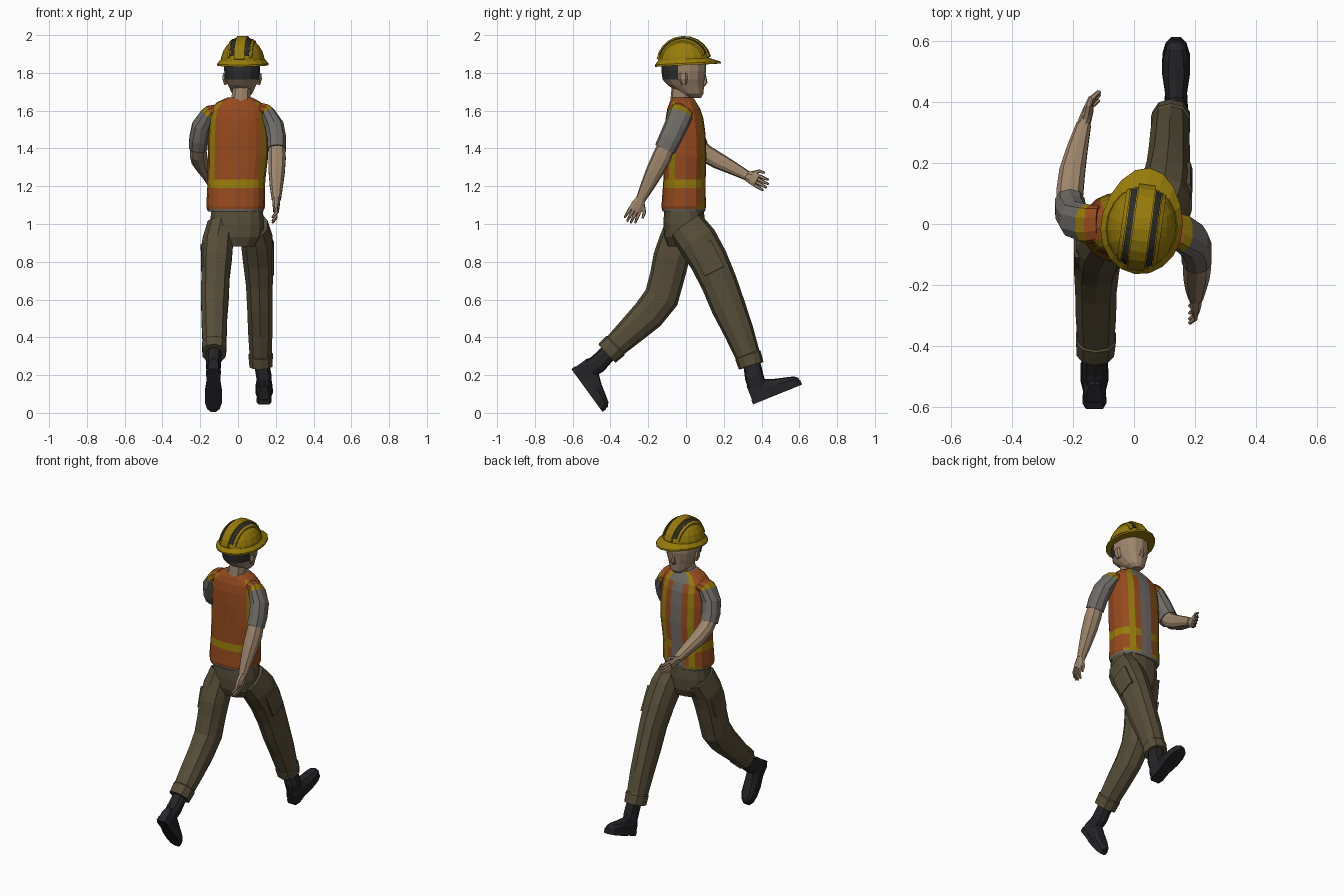
import bpy, bmesh, math
from mathutils import Vector, Matrix

if "Cube" in bpy.data.objects:
    bpy.data.objects.remove(bpy.data.objects["Cube"])

PALETTE = {
    "orange": (0.30, 0.068, 0.013), "yellow": (0.31, 0.20, 0.003), "trouser_olive": (0.094, 0.076, 0.04),
    "skin": (0.34, 0.235, 0.15), "shirt_grey": (0.16, 0.15, 0.135), "boot_black": (0.018, 0.018, 0.02),
    "dark_grey": (0.025, 0.025, 0.026),
}
MATS = {}
for key, c in PALETTE.items():
    MATS[key] = bpy.data.materials.new(key)
    MATS[key].diffuse_color = (*c, 1)
NAMES = list(PALETTE)


def finish(name, bm):
    bmesh.ops.recalc_face_normals(bm, faces=bm.faces)
    me = bpy.data.meshes.new(name)
    bm.to_mesh(me)
    bm.free()
    for k in NAMES:
        me.materials.append(MATS[k])
    ob = bpy.data.objects.new(name, me)
    bpy.context.collection.objects.link(ob)
    return ob


def loft(name, rings, paint, matrix=None):
    """Skin closed rings; paint is a colour or a rule (ring, side) -> colour."""
    rule = paint if callable(paint) else (lambda i, j: paint)
    bm = bmesh.new()
    vs = [[bm.verts.new(p) for p in r] for r in rings]
    n = len(rings[0])
    for i in range(len(vs) - 1):
        for j in range(n):
            k = (j + 1) % n
            f = bm.faces.new((vs[i][j], vs[i][k], vs[i + 1][k], vs[i + 1][j]))
            f.material_index = NAMES.index(rule(i, j))
    for i, r in ((0, vs[0]), (len(vs) - 2, vs[-1])):
        bm.faces.new(r).material_index = NAMES.index(rule(i, 0))
    if matrix:
        bm.transform(matrix)
    return finish(name, bm)


def oval(cx, cy, z, a, b, angles, power=1.0):
    """Horizontal ring, angle 0 at the +y chest side."""
    pts = []
    for d in angles:
        s, c = math.sin(math.radians(d)), math.cos(math.radians(d))
        pts.append(Vector((cx + a * math.copysign(abs(s) ** power, s),
                           cy + b * math.copysign(abs(c) ** power, c), z)))
    return pts


def limb(name, path, paint, n=10, power=0.85):
    """Tube along (x, y, z, half width, half depth) stations."""
    P = [Vector(p[:3]) for p in path]
    rings = []
    for i, p in enumerate(P):
        t = (P[min(i + 1, len(P) - 1)] - P[max(i - 1, 0)]).normalized()
        u = (Vector((1, 0, 0)) - t * t.x).normalized()
        v = t.cross(u)
        ring = []
        for j in range(n):
            a = 2 * math.pi * (j + 0.5) / n
            c, s = math.cos(a), math.sin(a)
            ring.append(p + u * path[i][3] * math.copysign(abs(c) ** power, c)
                        + v * path[i][4] * math.copysign(abs(s) ** power, s))
        rings.append(ring)
    rule = (lambda i, j: paint[min(i, len(paint) - 1)]) if isinstance(paint, list) else paint
    return loft(name, rings, rule)


# Vest: strip edges fall on the ring angles
half = [0, 10, 24, 41, 62, 88, 113, 134, 148, 164]
ANG = half + [180] + [360 - a for a in reversed(half[1:])]
stations = [(-.013, -.012, 1.065, .146, .112), (-.013, -.012, 1.08, .152, .116), (-.012, -.012, 1.095, .156, .118),
            (-.01, -.01, 1.19, .153, .113), (-.008, -.008, 1.235, .153, .112), (0, -.004, 1.36, .16, .112),
            (0, -.005, 1.48, .158, .108), (0, -.008, 1.56, .153, .1), (.002, -.012, 1.61, .145, .087),
            (.005, -.016, 1.645, .115, .07), (.01, -.018, 1.67, .065, .056)]


def vest_paint(i, j):
    mid = (ANG[j] + (ANG[j + 1] if j + 1 < len(ANG) else 360)) / 2
    mid = min(mid, 360 - mid)
    if i == 0 or mid < (24 if i >= 8 else 10):
        return "shirt_grey"
    if i == 3 or 24 < mid < 41 or (113 < mid < 134 and 3 < i < 9) or (i == 1 and mid < 62):
        return "yellow"
    return "orange"


loft("vest", [oval(*s, ANG, 0.8) for s in stations], vest_paint)

# Hips
EVEN = [i * 360 / 14 for i in range(14)]
loft("hips", [oval(-.005, -.01, z, a, b, EVEN, 0.85) for z, a, b in
              ((.88, .10, .085), (.93, .14, .105), (1.0, .147, .11), (1.035, .143, .108), (1.07, .14, .105))],
     "trouser_olive")

# Neck, head, nose, ears
limb("neck", [(.012, -.03, 1.63, .055, .055), (.02, -.025, 1.71, .05, .052), (.02, -.015, 1.78, .055, .06)], "skin")
HX = .022


def head_paint(i, j):
    return "dark_grey" if i >= 3 and 95 < EVEN[j] + 13 < 265 else "skin"


loft("head", [oval(HX, cy, z, a, b, EVEN, 0.9) for cy, z, a, b in
              ((.05, 1.668, .03, .03), (.03, 1.69, .055, .062), (.0, 1.735, .076, .096),
               (-.012, 1.765, .09, .112), (-.012, 1.81, .097, .118), (-.012, 1.86, .097, .116))], head_paint)
limb("nose", [(HX, .088, 1.735, .016, .014), (HX, .102, 1.75, .014, .012), (HX, .095, 1.80, .008, .008)], "skin", 6)
for side in (-1, 1):
    limb("ear", [(HX + side * .085, -.01, 1.74, .012, .014), (HX + side * .094, -.015, 1.77, .012, .024),
                 (HX + side * .093, -.015, 1.80, .01, .02)], "skin", 6)

# Hard hat: shell, brim, crown ridge with dark channels
TURN = Matrix.Translation((.025, -.01, 1.85)) @ Matrix.Rotation(math.radians(-8), 4, 'Z') @ Matrix.Rotation(.05, 4, 'X')
A, B, H = .117, .138, .138
DEG = [i * 20 for i in range(18)]
loft("hat_shell", [oval(0, 0, H * math.sin(t), A * math.cos(t), B * math.cos(t), DEG)
                   for t in (0, .25, .5, .75, 1.0, 1.25, 1.48)], "yellow", TURN)


def brim_ring(grow, z):
    return [p + Vector((0, .04 * max(0, math.cos(math.radians(d))) ** 2 * grow / .018, 0))
            for p, d in zip(oval(0, 0, z, A + grow, B + grow, DEG), DEG)]


loft("hat_brim", [brim_ring(0, .022), brim_ring(.018, .0), brim_ring(.018, -.01), brim_ring(0, -.006)], "yellow", TURN)


def crown_strip(name, x0, x1, lift, paint, lo, hi):
    rings = []
    for k in range(11):
        t = math.radians(lo + (hi - lo) * k / 10)
        ring = []
        for x, up in ((x0, -.015), (x0, lift), (x1, lift), (x1, -.015)):
            s = math.sqrt(1 - (x / A) ** 2)
            ring.append(Vector((x, (B * s + up) * math.cos(t), (H * s + up) * math.sin(t))))
        rings.append(ring)
    loft(name, rings, paint, TURN)


crown_strip("hat_ridge", -.028, .028, .011, "yellow", 12, 168)
for side in (-1, 1):
    crown_strip("hat_channel", side * .031, side * .05, .004, "dark_grey", 22, 158)
    crown_strip("hat_side_rib", side * .053, side * .066, .007, "yellow", 18, 162)


# Arms: vest cap, yellow trim, grey sleeve, bare forearm
def hand(side, wrist, tip):
    w, t = Vector(wrist), Vector(tip)
    d = t - w
    mid = w + d * .5
    limb("palm", [(*w, .022, .026), (*(w + d * .25), .02, .036), (*mid, .016, .038)], "skin", 8)
    across = d.cross(Vector((1, 0, 0))).normalized()
    for k in range(4):
        o = across * (k - 1.5) * .019
        reach = 1 - .08 * abs(k - 1.5)
        curl = Vector((-side * .018, 0, 0))
        limb("finger", [(*(mid + o * .95), .01, .01), (*(w + d * .78 * reach + o), .009, .009),
                        (*(w + d * reach + o * 1.1 + curl), .006, .006)], "skin", 5)
    limb("thumb", [(*(w + d * .15 - across * .02), .012, .012), (*(w + d * .4 - across * .05), .01, .01),
                   (*(w + d * .62 - across * .055), .006, .006)], "skin", 5)


SLEEVE = ["orange", "yellow"] + ["shirt_grey"] * 4
limb("left_sleeve", [(-.115, 0, 1.60, .035, .06), (-.148, .0, 1.59, .038, .064), (-.158, .002, 1.58, .041, .066),
                     (-.195, .015, 1.515, .052, .062), (-.208, .04, 1.45, .052, .06), (-.211, .065, 1.405, .051, .057)], SLEEVE)
limb("left_forearm", [(-.210, .055, 1.42, .044, .046), (-.211, .10, 1.375, .046, .047), (-.203, .17, 1.335, .044, .044),
                      (-.185, .25, 1.295, .035, .035), (-.165, .325, 1.255, .025, .026)], "skin")
hand(-1, (-.168, .32, 1.258), (-.128, .435, 1.2))
limb("right_sleeve", [(.115, -.02, 1.60, .035, .06), (.148, -.025, 1.59, .038, .064), (.158, -.03, 1.58, .041, .066),
                      (.193, -.055, 1.515, .052, .062), (.205, -.085, 1.45, .052, .06), (.206, -.112, 1.395, .051, .057)], SLEEVE)
limb("right_forearm", [(.206, -.105, 1.41, .045, .047), (.207, -.13, 1.35, .048, .051), (.205, -.165, 1.28, .045, .047),
                       (.203, -.205, 1.20, .036, .037), (.203, -.24, 1.13, .025, .026)], "skin")
hand(1, (.203, -.238, 1.135), (.2, -.305, 1.005))

# Trouser legs with bulky thigh pockets and turned cuffs
limb("right_trouser_leg", [(.085, .0, .99, .075, .10), (.1, .06, .91, .087, .108), (.108, .12, .81, .084, .102),
                           (.113, .175, .69, .074, .096), (.116, .225, .56, .07, .091), (.118, .28, .43, .067, .079),
                           (.12, .325, .31, .061, .067), (.12, .328, .305, .067, .071), (.122, .345, .25, .064, .068)],
     "trouser_olive")
limb("left_trouser_leg", [(-.09, -.01, .99, .075, .10), (-.108, -.05, .90, .085, .096), (-.114, -.078, .82, .085, .096),
                          (-.119, -.10, .72, .078, .092), (-.123, -.13, .61, .077, .093), (-.125, -.20, .52, .071, .088),
                          (-.125, -.29, .435, .069, .076), (-.125, -.37, .36, .063, .065), (-.125, -.374, .356, .068, .071),
                          (-.127, -.418, .315, .064, .067)], "trouser_olive")
for name, path in (("right_pocket", [(.175, .08, .89, .016, .06), (.176, .15, .75, .016, .06)]),
                   ("left_pocket", [(-.182, -.055, .88, .016, .06), (-.18, -.09, .76, .016, .06)])):
    limb(name, path, "trouser_olive", 8, 0.5)


# Boots: shaped sole and upper, tilted about the heel
def boot(side, x, y, z, tilt, top):
    m = Matrix.Translation((x, y, z)) @ Matrix.Rotation(math.radians(tilt), 4, 'X')
    outline = ((0, .028), (.03, .039), (.09, .036), (.16, .046), (.22, .045), (.26, .034), (.28, .014))
    loft(side + "_sole", [[Vector((s * w, l, h)) for s, h in ((-1, 0), (1, 0), (1, .026), (-1, .026))]
                          for l, w in outline], "boot_black", m)
    uppers = (.10, .125, .108, .082, .067, .056, .04)
    loft(side + "_upper", [[Vector((s * w * .93, l * .97 + .004, .02 + (h - .02) * g)) for s, g in
                            ((-1, 0), (1, 0), (1, .5), (.6, .92), (0, 1), (-.6, .92), (-1, .5))]
                           for (l, w), h in zip(outline, uppers)], "boot_black", m)
    ankle = m @ Vector((0, .055, .06))
    collar = m @ Vector((0, .06, .13))
    limb(side + "_boot_shaft", [(*ankle, .036, .05), (*collar, .042, .05), (*top, .042, .045)], "boot_black")


boot("right", .138, .355, .045, 22, (.122, .345, .28))
boot("left", -.13, -.607, .232, -54, (-.127, -.405, .325))

for m in bpy.data.materials:
    if m.users and not m.is_grease_pencil:
        m.use_nodes = True
        m.node_tree.nodes["Principled BSDF"].inputs["Base Color"].default_value = m.diffuse_color
